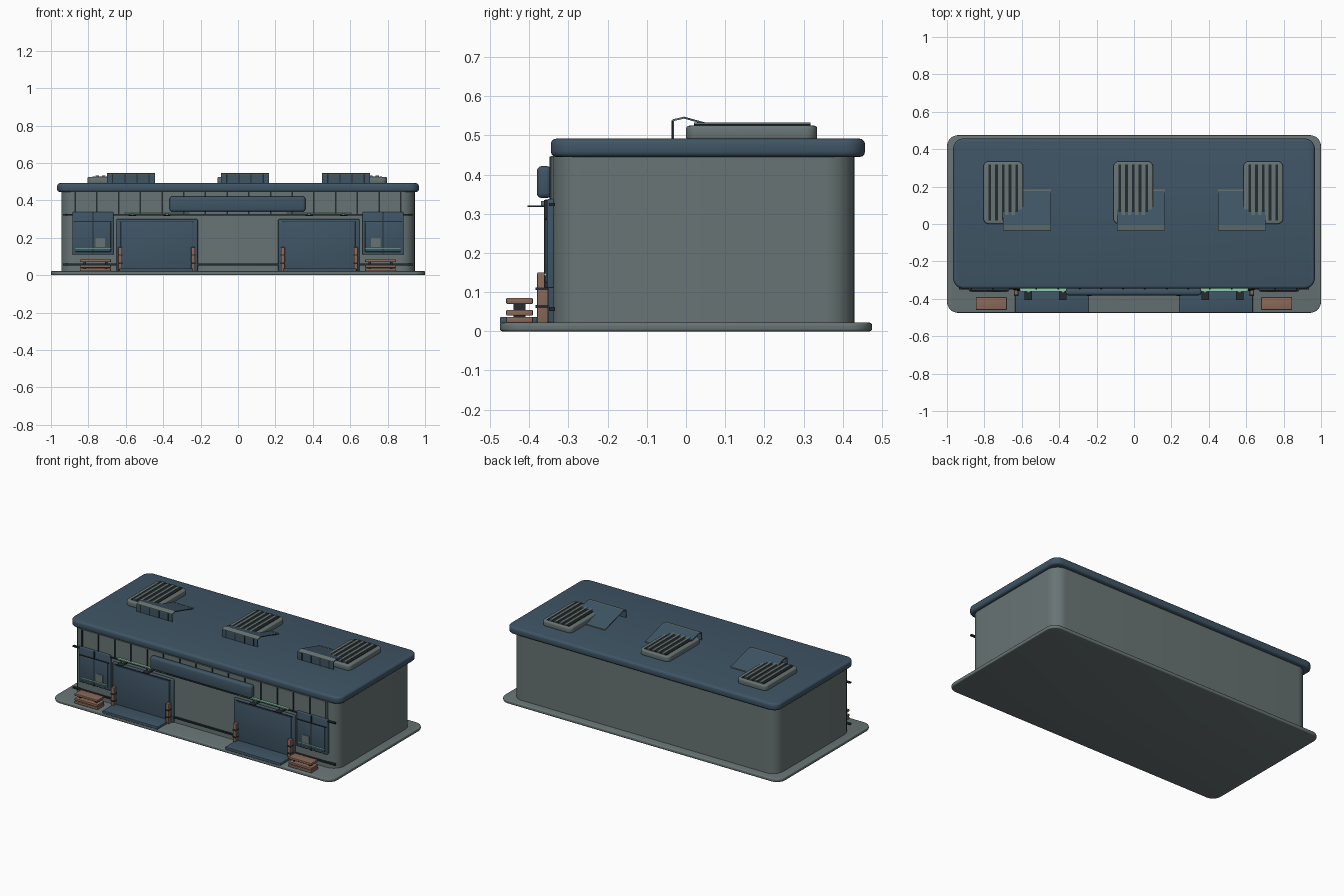
import bpy, bmesh, math
from mathutils import Vector

cube = bpy.data.objects.get("Cube")
if cube:
    bpy.data.objects.remove(cube, do_unlink=True)


def material(name, rgb):
    m = bpy.data.materials.new(name)
    m.use_nodes = True
    m.diffuse_color = (*rgb, 1)
    m.node_tree.nodes["Principled BSDF"].inputs["Base Color"].default_value = (*rgb, 1)
    return m


GREY = material("concrete grey", (0.14, 0.175, 0.175))
BLUE = material("slate blue", (0.05, 0.09, 0.13))
BROWN = material("warm brown", (0.25, 0.14, 0.10))
MINT = material("mint glow", (0.27, 0.63, 0.43))
DARK = material("dark trim", (0.018, 0.024, 0.028))


def finish(name, bm, mat):
    bmesh.ops.recalc_face_normals(bm, faces=bm.faces)
    mesh = bpy.data.meshes.new(name)
    bm.to_mesh(mesh)
    bm.free()
    mesh.materials.append(mat)
    ob = bpy.data.objects.new(name, mesh)
    bpy.context.collection.objects.link(ob)
    bpy.ops.object.select_all(action='DESELECT')
    ob.select_set(True)
    bpy.context.view_layer.objects.active = ob
    bpy.ops.object.shade_smooth_by_angle(angle=math.radians(35))
    return ob


def block(name, mat, x, y, z, corner=0, edge=0):
    """Box from (min, max) ranges, with rounded plan corners and soft rims."""
    bm = bmesh.new()
    bmesh.ops.create_cube(bm, size=1)
    for v in bm.verts:
        v.co = Vector([(a + b) / 2 + c * (b - a) for c, (a, b) in zip(v.co, (x, y, z))])
    if corner:
        upright = [e for e in bm.edges if abs(e.verts[0].co.z - e.verts[1].co.z) > 1e-4]
        bmesh.ops.bevel(bm, geom=upright, offset=corner, segments=8, profile=0.5, affect='EDGES')
    if edge:
        bm.normal_update()
        rims = [e for e in bm.edges if e.calc_face_angle(0) > 1]
        bmesh.ops.bevel(bm, geom=rims, offset=edge, segments=3, profile=0.5, affect='EDGES')
    return finish(name, bm, mat)


def sheet(name, mat, x, profile):
    """Profile in the y-z plane extruded across x."""
    bm = bmesh.new()
    face = bm.faces.new([bm.verts.new((x[0], py, pz)) for py, pz in profile])
    out = bmesh.ops.extrude_face_region(bm, geom=[face])
    bmesh.ops.translate(bm, vec=(x[1] - x[0], 0, 0),
                        verts=[g for g in out["geom"] if isinstance(g, bmesh.types.BMVert)])
    return finish(name, bm, mat)


def span(side, a, b):
    return tuple(sorted((side * a, side * b)))


# Ground slab, building shell and roof
block("ground_slab", GREY, (-1, 1), (-.475, .475), (0, .022), .06, .006)
block("building_shell", GREY, (-.945, .945), (-.34, .43), (.02, .46), .075)
block("roof", BLUE, (-.967, .967), (-.345, .457), (.445, .492), .055, .014)

# Front wall: upper cladding, battens and rails
block("upper_cladding", GREY, (-.88, .88), (-.345, -.33), (.32, .447))
for i in range(16):
    x = -.87 + i * .116
    block(f"cladding_batten_{i}", DARK, (x - .004, x + .004), (-.349, -.34), (.325, .446))
block("upper_rail", DARK, (-.935, .935), (-.35, -.335), (.32, .328))
block("lower_rail", DARK, (-.935, .935), (-.35, -.335), (.052, .062))

# Sign board
block("sign_board", BLUE, (-.365, .36), (-.381, -.343), (.34, .422), 0, .013)

for side, tag in ((-1, "right"), (1, "left")):
    # Shutter door, frame and ramp
    block(f"door_frame_{tag}", BLUE, span(side, .215, .65), (-.352, -.33), (.02, .30), 0, .006)
    block(f"door_{tag}", BLUE, span(side, .24, .628), (-.357, -.34), (.022, .285), 0, .004)
    block(f"door_head_line_{tag}", DARK, span(side, .235, .635), (-.355, -.34), (.287, .291))
    block(f"ramp_{tag}", BLUE, span(side, .24, .635), (-.475, -.35), (.018, .037), 0, .004)
    # Light strip and thin shade above the door
    block(f"door_light_{tag}", MINT, span(side, .26, .61), (-.36, -.34), (.329, .336))
    for x in (.38, .565):
        block(f"lamp_arm_{tag}", DARK, span(side, x - .02, x + .02), (-.405, -.34), (.317, .321))
        block(f"lamp_{tag}", GREY, span(side, x - .008, x + .008), (-.37, -.355), (.321, .333))

    # Brown guard posts with dark bands
    for x in (.24, .63):
        block(f"guard_post_{tag}", BROWN, span(side, x - .011, x + .011),
              (-.38, -.352), (.02, .15), 0, .003)
        for z in (.06, .105):
            block(f"post_band_{tag}", DARK, span(side, x - .012, x + .012),
                  (-.384, -.352), (z, z + .007))

    # Window bay with mullion, glowing sill and small hatch
    block(f"window_bay_{tag}", BLUE, span(side, .665, .885), (-.355, -.33), (.11, .338), 0, .005)
    block(f"window_pane_{tag}", BLUE, span(side, .68, .87), (-.36, -.345), (.125, .285), 0, .003)
    block(f"window_mullion_{tag}", DARK, span(side, .772, .777), (-.362, -.345), (.112, .335))
    block(f"window_bar_{tag}", DARK, span(side, .67, .88), (-.362, -.345), (.285, .289))
    block(f"window_glow_{tag}", MINT, span(side, .68, .87), (-.363, -.345), (.143, .147))
    block(f"window_hatch_{tag}", GREY, span(side, .712, .762), (-.363, -.345), (.15, .2))

    # Slatted bench stack
    for k, z in enumerate((.022, .04, .07)):
        block(f"bench_plank_{tag}_{k}", BROWN, span(side, .68, .845),
              (-.459, -.391), (z, z + .015), 0, .003)
    for x in (.705, .82):
        block(f"bench_leg_{tag}", DARK, span(side, x - .006, x + .006), (-.44, -.41), (.02, .072))

# Roof units: louvred vent beside a tilted open hood
for i, (vent, hood) in enumerate(((-.805, -.70), (-.11, -.09), (.585, .45))):
    block(f"vent_box_{i}", GREY, (vent, vent + .212), (0, .335), (.488, .525), .03, .008)
    for k in range(5):
        x = vent + .034 + k * .036
        block(f"vent_slat_{i}_{k}", DARK, (x - .007, x + .007), (.02, .318), (.52, .529))
    for k in range(4):
        x = vent + .052 + k * .036
        block(f"vent_rib_{i}_{k}", GREY, (x - .009, x + .009), (.02, .318), (.52, .533))
    w = (hood, hood + .255)
    sheet(f"hood_top_{i}", BLUE, w, [(-.005, .543), (-.005, .548), (.18, .497), (.18, .492)])
    sheet(f"hood_lip_{i}", GREY, w, [(-.035, .536), (-.035, .541), (-.005, .548), (-.005, .543)])
    block(f"hood_front_{i}", BLUE, w, (-.035, -.031), (.488, .539))
    block(f"hood_rear_edge_{i}", GREY, w, (.176, .184), (.49, .499))
    for k in range(4):
        x = hood + .03 + k * .065
        block(f"hood_post_{i}_{k}", DARK, (x - .003, x + .003), (-.037, -.031), (.49, .538))
